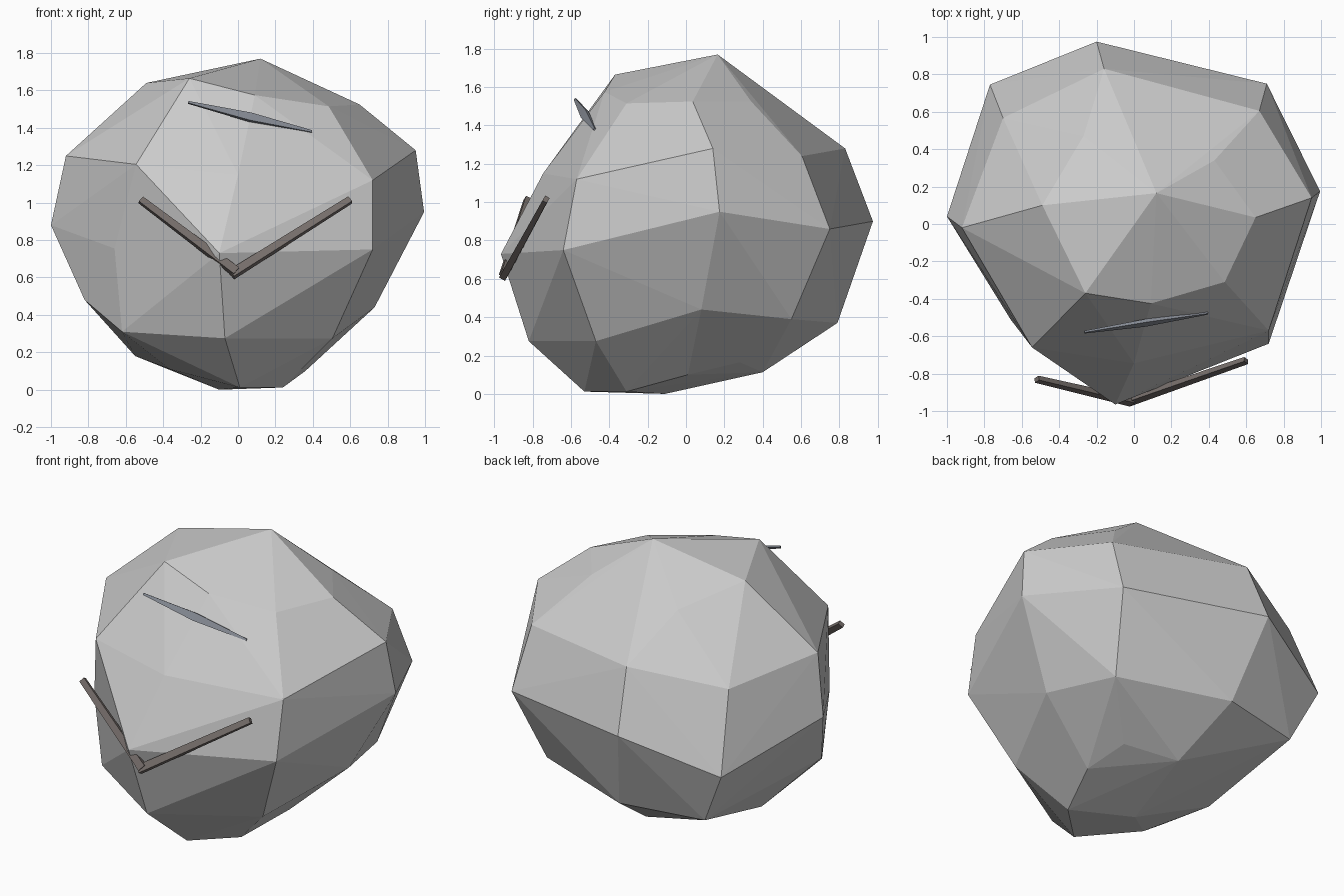
import bpy, bmesh
from mathutils import Vector

if "Cube" in bpy.data.objects:
    bpy.data.objects.remove(bpy.data.objects["Cube"])


def finish(name, bm, color=None):
    me = bpy.data.meshes.new(name)
    bm.to_mesh(me)
    bm.free()
    ob = bpy.data.objects.new(name, me)
    bpy.context.collection.objects.link(ob)
    if color:
        mat = bpy.data.materials.new(name + "_colour")
        mat.diffuse_color = (*color, 1)
        mat.use_nodes = True
        mat.node_tree.nodes["Principled BSDF"].inputs["Base Color"].default_value = mat.diffuse_color
        me.materials.append(mat)
    return ob


# Boulder: corner points by level, wrapped in a flat-faced hull
corners = [
    # crown
    (.12, .165, 1.77), (-.49, .1, 1.64), (-.26, -.37, 1.665), (.09, -.425, 1.575),
    (.485, -.31, 1.515), (.65, .035, 1.525), (.43, .34, 1.525), (-.27, .47, 1.535),
    # shoulder
    (.95, .14, 1.28), (.67, .605, 1.24), (-.16, .83, 1.28), (-.7, .567, 1.18),
    (-.92, -.02, 1.25), (-.545, -.66, 1.205), (0, -.745, 1.15), (.72, -.57, 1.12),
    # waist
    (-.2, .975, .9), (.71, .75, .86), (.995, .175, .95), (.72, -.64, .75),
    (-.1, -.965, .73), (-.66, -.51, .755), (-1, .04, .88), (-.77, .745, .7),
    # lower ring
    (-.07, -.82, .275), (.505, -.47, .275), (.73, .08, .44), (.6, .55, .39),
    (-.08, .79, .37), (-.61, .68, .36), (-.82, -.2, .48), (-.62, -.49, .31),
    # base
    (.24, -.31, .012), (.01, -.53, .012), (-.1, -.11, 0), (.36, .01, .1),
    (.31, .28, .165), (0, .4, .113), (-.55, .02, .18), (-.365, -.35, .11),
]
bm = bmesh.new()
for c in corners:
    bm.verts.new(c)
bmesh.ops.convex_hull(bm, input=bm.verts[:])
loose = [v for v in bm.verts if not v.link_faces]
bmesh.ops.delete(bm, geom=loose, context='VERTS')
bmesh.ops.recalc_face_normals(bm, faces=bm.faces[:])
finish("boulder", bm)


def strip(bm, stations):
    """Four-sided bar through (point, half height, half depth) stations."""
    pts = [Vector(s[0]) for s in stations]
    axis = (pts[-1] - pts[0]).normalized()
    out = Vector((0, -.85, .5))
    side = axis.cross(out).normalized()
    out = side.cross(axis).normalized()
    rings = []
    for p, (_, h, d) in zip(pts, stations):
        rings.append([bm.verts.new(p + side * h * a + out * d * b)
                      for a, b in ((1, 1), (1, -1), (-1, -1), (-1, 1))])
    for r, s in zip(rings, rings[1:]):
        for i in range(4):
            j = (i + 1) % 4
            bm.faces.new((r[i], r[j], s[j], s[i]))
    bm.faces.new(rings[0])
    bm.faces.new(rings[-1])


# Bent lower crack: two bars meeting in a V
bm = bmesh.new()
strip(bm, [((-.52, -.83, 1.015), .018, .013), ((-.01, -.95, .63), .024, .018)])
strip(bm, [((-.035, -.95, .615), .024, .018), ((.6, -.73, 1.015), .018, .013)])
bmesh.ops.recalc_face_normals(bm, faces=bm.faces[:])
finish("lower_crack", bm, (.18, .155, .145))

# Upper crack: sliver swelling in the middle
bm = bmesh.new()
strip(bm, [((-.265, -.578, 1.536), .006, .005), ((.065, -.528, 1.457), .024, .01),
           ((.395, -.477, 1.38), .006, .005)])
bmesh.ops.recalc_face_normals(bm, faces=bm.faces[:])
finish("upper_crack", bm, (.24, .26, .3))
